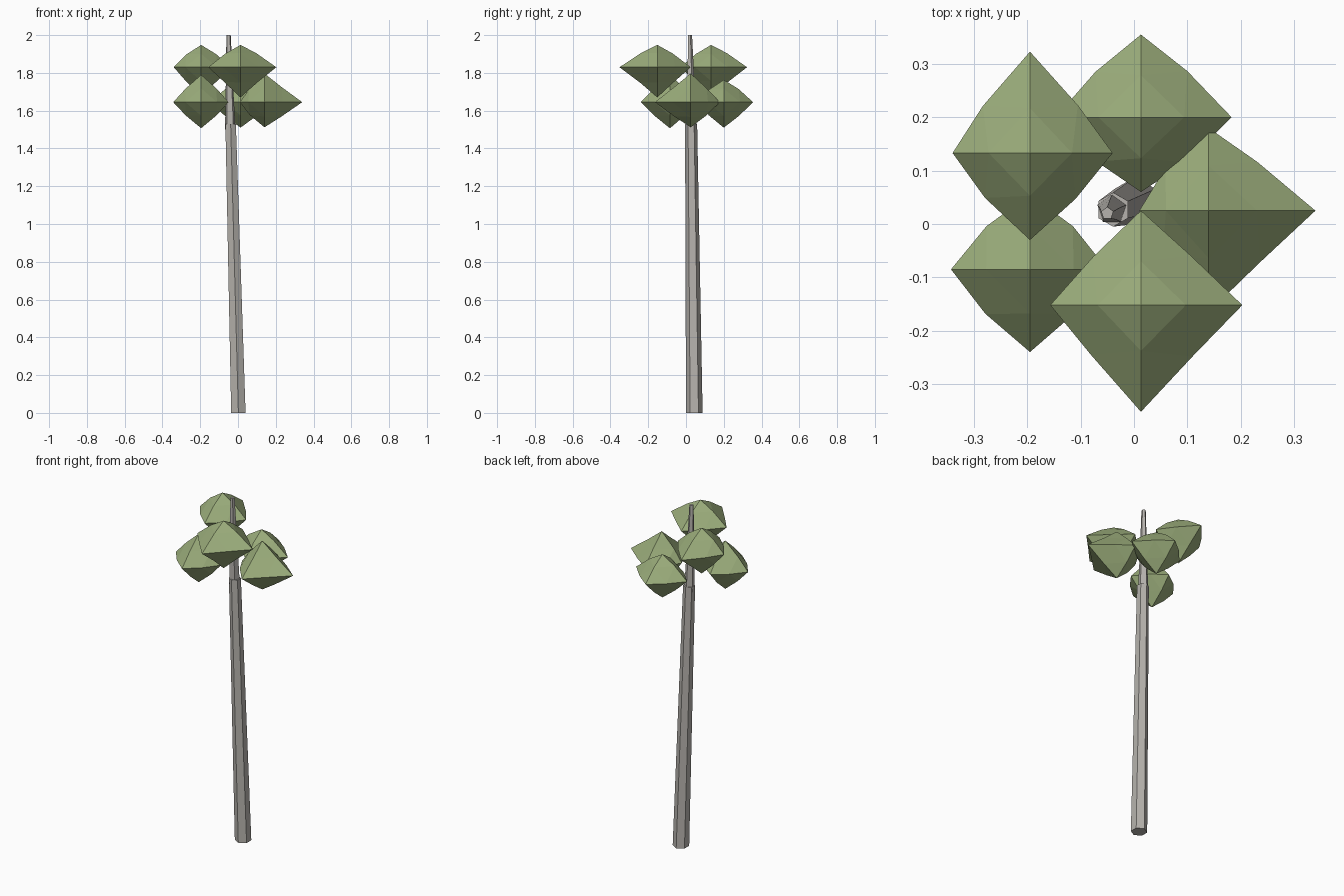
import bpy, bmesh, math
from mathutils import Vector

if "Cube" in bpy.data.objects:
    bpy.data.objects.remove(bpy.data.objects["Cube"])


def material(name, color):
    m = bpy.data.materials.new(name)
    m.diffuse_color = (*color, 1)
    m.use_nodes = True
    m.node_tree.nodes["Principled BSDF"].inputs["Base Color"].default_value = m.diffuse_color
    return m


bark = material("bark", (0.47, 0.45, 0.42))
leaf = material("leaf", (0.33, 0.42, 0.20))


def finish(name, bm, mat):
    bmesh.ops.recalc_face_normals(bm, faces=bm.faces[:])
    me = bpy.data.meshes.new(name)
    bm.to_mesh(me)
    bm.free()
    me.materials.append(mat)
    ob = bpy.data.objects.new(name, me)
    bpy.context.collection.objects.link(ob)


def tapered_stem(name, sides, rings):
    """Loft polygon rings given as (x, y, z, radius)."""
    bm = bmesh.new()
    loops = []
    for x, y, z, r in rings:
        angles = [math.pi / 2 + math.tau * i / sides for i in range(sides)]
        loops.append([bm.verts.new((x + r * math.cos(a), y + r * math.sin(a), z))
                      for a in angles])
    for a, b in zip(loops, loops[1:]):
        for i in range(sides):
            j = (i + 1) % sides
            bm.faces.new((a[i], a[j], b[j], b[i]))
    bm.faces.new(loops[0])
    bm.faces.new(loops[-1])
    finish(name, bm, bark)


def leaf_clump(name, center, tips):
    """Once-divided octahedron; tips are the reaches +x -x +y -y +z -z."""
    c = Vector(center)
    axes = [Vector(v) for v in ((1, 0, 0), (-1, 0, 0), (0, 1, 0),
                                (0, -1, 0), (0, 0, 1), (0, 0, -1))]
    bm = bmesh.new()
    tip = [bm.verts.new(c + a * t) for a, t in zip(axes, tips)]
    mids = {}

    def mid(i, j):
        key = (min(i, j), max(i, j))
        if key not in mids:
            reach = 0.038 + 0.3 * (tips[i] + tips[j]) / 2
            offset = (axes[i] + axes[j]) * reach
            offset.z *= 0.88
            mids[key] = bm.verts.new(c + offset)
        return mids[key]

    for x in (0, 1):
        for y in (2, 3):
            for z in (4, 5):
                xy, yz, zx = mid(x, y), mid(y, z), mid(z, x)
                for f in ((tip[x], xy, zx), (tip[y], yz, xy),
                          (tip[z], zx, yz), (xy, yz, zx)):
                    bm.faces.new(f)
    finish(name, bm, leaf)


# Leaning trunk and thinner leader above it
tapered_stem("trunk", 6, [(0.002, 0.044, 0, 0.044), (-0.039, 0.027, 1.53, 0.032)])
tapered_stem("leader", 5, [(-0.041, 0.027, 1.50, 0.029), (-0.045, 0.025, 1.72, 0.021),
                           (-0.05, 0.02, 2.0, 0.012)])

# Foliage: two upper clumps, three lower ones
clumps = [
    ((-0.195, 0.133, 1.83), (.155, .145, .19, .163, .118, .15)),
    ((0.013, -0.152, 1.83), (.19, .17, .177, .20, .118, .16)),
    ((-0.195, -0.085, 1.645), (.145, .148, .14, .155, .145, .138)),
    ((0.013, 0.20, 1.645), (.17, .16, .155, .14, .118, .135)),
    ((0.14, 0.025, 1.645), (.20, .13, .155, .19, .152, .133)),
]
for n, (center, tips) in enumerate(clumps, 1):
    leaf_clump(f"leaf_clump_{n}", center, tips)
